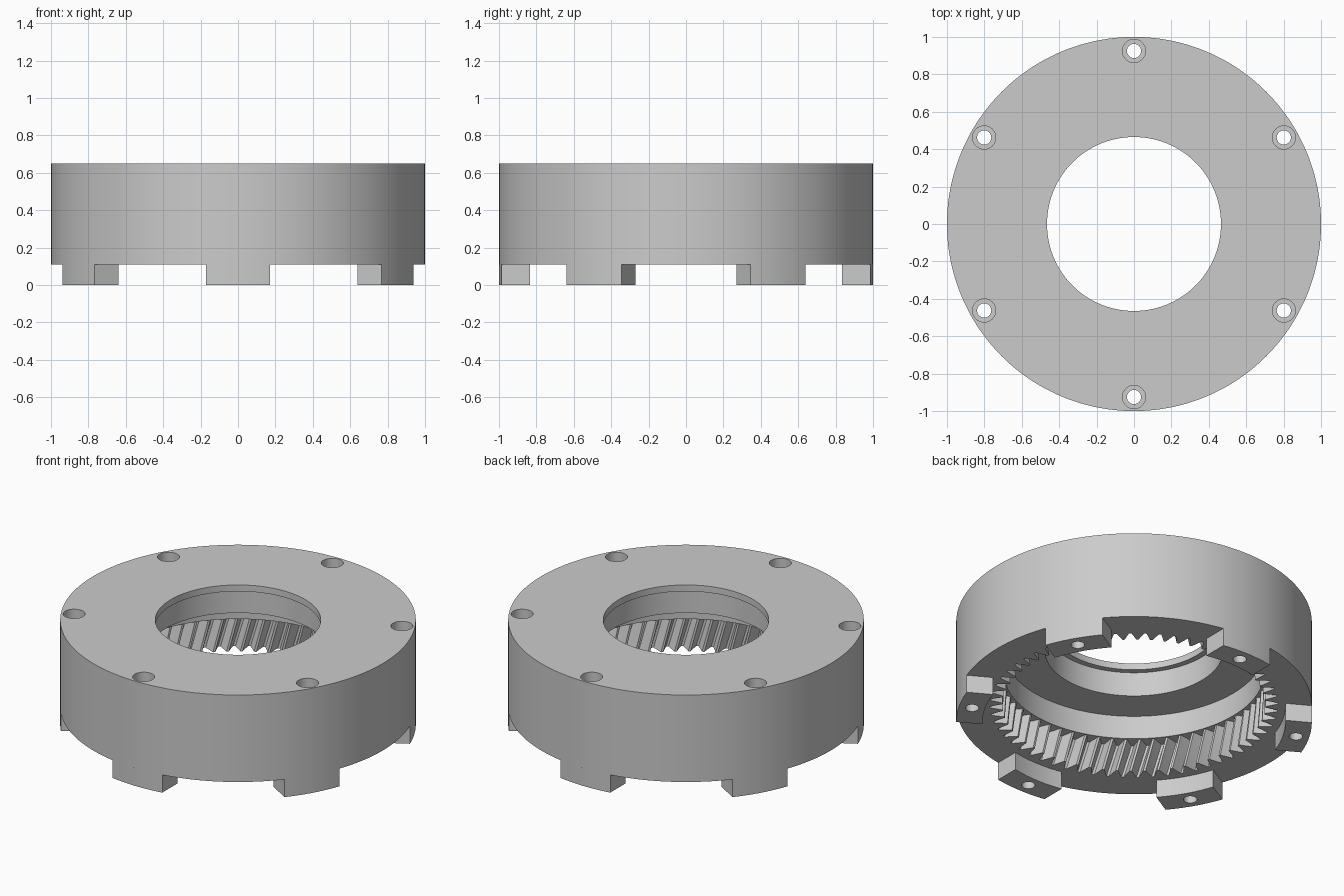
import bpy, bmesh, math
from mathutils import Vector

if "Cube" in bpy.data.objects:
    bpy.data.objects.remove(bpy.data.objects["Cube"], do_unlink=True)

HEIGHT, FOOT = 0.65, 0.11
TEETH = 60
TOOTH = [0.81, 0.81, 0.775, 0.74, 0.74, 0.775]   # radii across one tooth pitch
N = TEETH * len(TOOTH)
TWIST = 4                                        # helix lean, in columns
STEP = 2 * math.pi / N

grey = bpy.data.materials.new("light grey plastic")
grey.use_nodes = True
COLOUR = (0.6, 0.6, 0.6, 1)
grey.diffuse_color = COLOUR
grey.node_tree.nodes["Principled BSDF"].inputs["Base Color"].default_value = COLOUR


def finish(name, bm):
    bmesh.ops.recalc_face_normals(bm, faces=bm.faces)
    mesh = bpy.data.meshes.new(name)
    bm.to_mesh(mesh)
    bm.free()
    mesh.materials.append(grey)
    obj = bpy.data.objects.new(name, mesh)
    bpy.context.collection.objects.link(obj)
    return obj


def select_only(obj):
    bpy.ops.object.select_all(action='DESELECT')
    obj.select_set(True)
    bpy.context.view_layer.objects.active = obj


def polar(r, a, z):
    return Vector((r * math.cos(a), r * math.sin(a), z))


# Housing: rings from outer rim, through the helical teeth, up the stepped bore
def make_housing():
    bm = bmesh.new()
    rings = [(1.0, FOOT, 0)]
    for i in range(5):
        rings.append((None, FOOT + 0.205 * i / 4, TWIST * i / 4))
    rings += [(r, z, TWIST) for r, z in
              [(0.73, 0.315), (0.73, 0.46), (0.5, 0.46), (0.5, 0.61),
               (0.465, 0.61), (0.465, HEIGHT), (1.0, HEIGHT)]]
    loops = []
    for r, z, twist in rings:
        loops.append([bm.verts.new(polar(r or TOOTH[j % len(TOOTH)], (j - twist) * STEP, z))
                      for j in range(N)])
    # line the last ring up with the first so the outer wall runs straight
    loops.append(loops[0][-TWIST:] + loops[0][:-TWIST])
    for a, b in zip(loops, loops[1:]):
        for j in range(N):
            k = (j + 1) % N
            bm.faces.new((a[j], a[k], b[k], b[j]))
    return finish("ring_gear_housing", bm)


# Foot: parallel-sided block between two arcs
def make_foot(index, angle):
    bm = bmesh.new()
    half, points = 0.17, []
    for r, sign in ((1.0, 1), (0.852, -1)):
        end = math.asin(half / r)
        points += [polar(r, angle + sign * end * (i / 10 - 1), 0) for i in range(21)]
    face = bm.faces.new([bm.verts.new(p) for p in points])
    top = bmesh.ops.extrude_face_region(bm, geom=[face])
    bmesh.ops.translate(bm, vec=(0, 0, FOOT),
                        verts=[v for v in top["geom"] if isinstance(v, bmesh.types.BMVert)])
    return finish(f"foot_{index + 1}", bm)


# Screw hole cutters: narrow through hole with a wider counterbore on top
def make_cutter():
    bm = bmesh.new()
    profile = [(0.038, -0.1), (0.038, HEIGHT - 0.1), (0.062, HEIGHT - 0.1), (0.062, HEIGHT + 0.1)]
    sides = 32
    for angle in ANGLES:
        centre = polar(0.925, angle, 0)
        loops = [[bm.verts.new(centre + polar(r, 2 * math.pi * j / sides, z))
                  for j in range(sides)] for r, z in profile]
        for a, b in zip(loops, loops[1:]):
            for j in range(sides):
                k = (j + 1) % sides
                bm.faces.new((a[j], a[k], b[k], b[j]))
        bm.faces.new(loops[0])
        bm.faces.new(loops[-1])
    cutter = finish("screw_hole_cutter", bm)
    cutter.hide_render = True
    return cutter


ANGLES = [math.radians(30 + 60 * i) for i in range(6)]
parts = [make_housing()] + [make_foot(i, a) for i, a in enumerate(ANGLES)]
cutter = make_cutter()
for part in parts:
    select_only(part)
    cut = part.modifiers.new("screw holes", 'BOOLEAN')
    cut.operation = 'DIFFERENCE'
    cut.solver = 'EXACT'
    cut.object = cutter
    bpy.ops.object.modifier_apply(modifier=cut.name)
    bpy.ops.object.shade_smooth_by_angle(angle=math.radians(25))
bpy.data.objects.remove(cutter, do_unlink=True)
